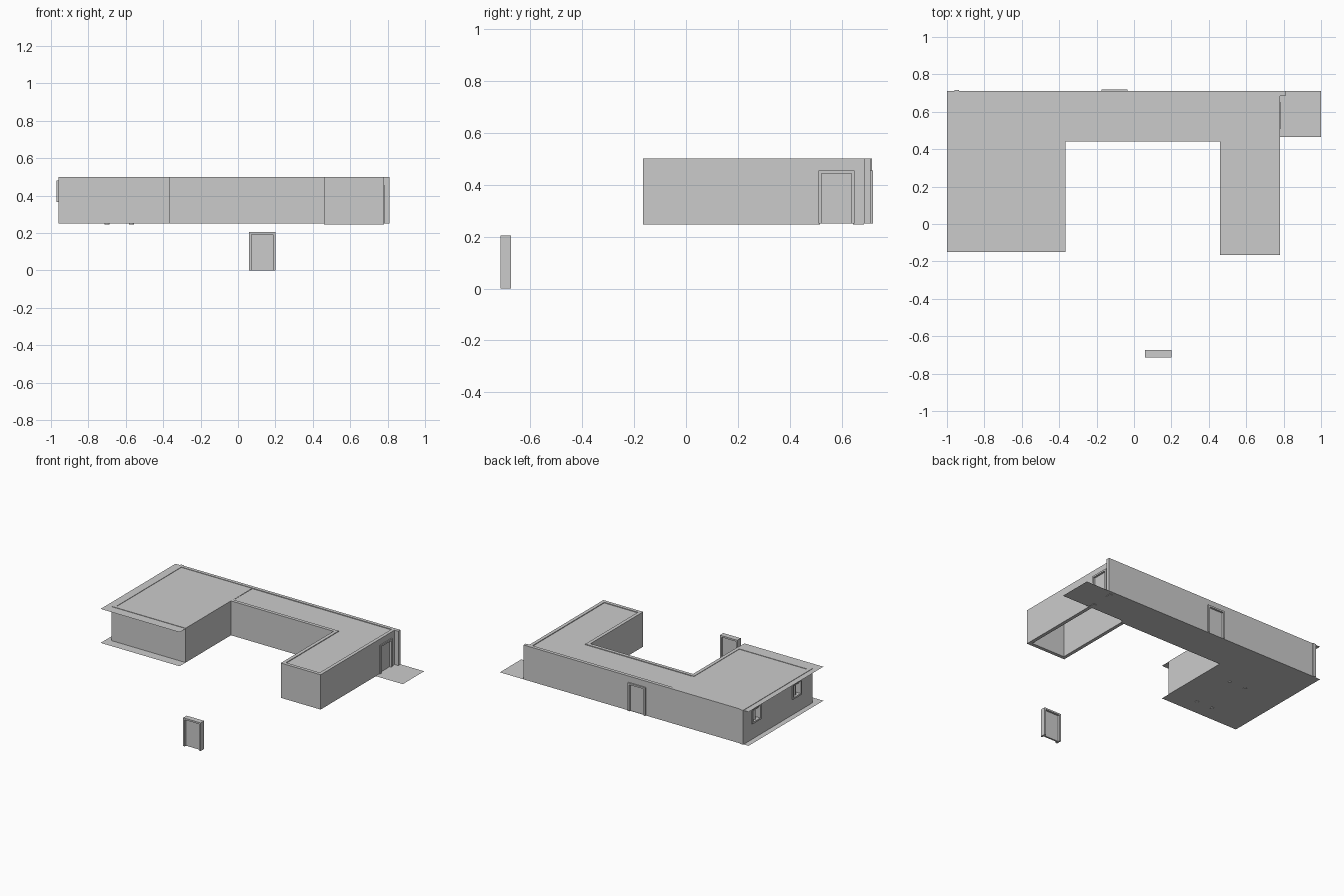
import bpy, bmesh

if "Cube" in bpy.data.objects:
    bpy.data.objects.remove(bpy.data.objects["Cube"])

T = 0.025            # wall thickness
Z0, Z1 = 0.25, 0.50  # floor and wall top


def finish(bm, name):
    mesh = bpy.data.meshes.new(name)
    bm.to_mesh(mesh)
    bm.free()
    ob = bpy.data.objects.new(name, mesh)
    bpy.context.collection.objects.link(ob)
    return ob


def add_box(bm, x0, x1, y0, y1, z0, z1):
    vs = bmesh.ops.create_cube(bm, size=1)["verts"]
    for v in vs:
        v.co.x = x1 if v.co.x > 0 else x0
        v.co.y = y1 if v.co.y > 0 else y0
        v.co.z = z1 if v.co.z > 0 else z0


def boxes(name, *dims):
    bm = bmesh.new()
    for d in dims:
        add_box(bm, *d)
    return finish(bm, name)


def sheet(name, outline, z):
    bm = bmesh.new()
    bm.faces.new([bm.verts.new((x, y, z)) for x, y in outline])
    return finish(bm, name)


def cut(wall, *dims):
    """Cut box-shaped openings through a wall."""
    for d in dims:
        cutter = boxes("opening_cutter", d)
        cutter.hide_render = True
        m = wall.modifiers.new("opening", "BOOLEAN")
        m.operation, m.solver, m.object = "DIFFERENCE", "EXACT", cutter
        bpy.context.view_layer.objects.active = wall
        bpy.ops.object.modifier_apply(modifier=m.name)
        bpy.data.objects.remove(cutter)


def door(name, x, y, z, turned=False):
    """Frame (two jambs and a head) around a thin leaf, centred on x, y."""
    w, d, h, f = 0.07, 0.02, 0.205, 0.012
    parts = [(-w, -w + f, -d, d, 0, h), (w - f, w, -d, d, 0, h),
             (-w + f, w - f, -d, d, h - f, h),
             (-w + f, w - f, -0.006, 0.006, 0, h - f)]
    out = []
    for a, b, c, e, lo, hi in parts:
        if turned:
            a, b, c, e = c, e, a, b
        out.append((x + a, x + b, y + c, y + e, z + lo, z + hi))
    return boxes(name, *out)


# floor and roof sheets
sheet("floor", [(-1, -0.15), (-0.365, -0.15), (-0.365, 0.465),
                (1, 0.465), (1, 0.71), (-1, 0.71)], Z0)
sheet("hall_roof", [(-1, -0.15), (-0.365, -0.15), (-0.365, 0.71), (-1, 0.71)], 0.497)
sheet("wing_roof", [(-0.365, 0.44), (0.46, 0.44), (0.46, -0.16), (0.78, -0.16),
                    (0.78, 0.70), (-0.365, 0.70)], 0.495)

# outer walls
back = boxes("back_wall", (-0.96, 0.81, 0.71 - T, 0.71, Z0, Z1))
left = boxes("left_wall", (-0.96, -0.96 + T, -0.08, 0.716, Z0, Z1))
boxes("hall_front_wall", (-0.96 + T, -0.365 - T, -0.08, -0.08 + T, Z0, Z1))
boxes("hall_right_wall", (-0.365 - T, -0.365, -0.08, 0.44 + T, Z0, Z1))
boxes("corridor_wall", (-0.365, 0.46 + T, 0.44, 0.44 + T, Z0, Z1))
boxes("wing_left_wall", (0.46, 0.46 + T, -0.165, 0.44, 0.247, Z1))
boxes("wing_front_wall", (0.46 + T, 0.78 - T, -0.165, -0.165 + T, 0.247, Z1))
right = boxes("wing_right_wall", (0.78 - T, 0.78, -0.165, 0.71 - T, 0.247, Z1))

# doors: back, right side and a loose one standing in front
cut(back, (-0.17, -0.04, 0.6, 0.8, 0.2, 0.45))
cut(right, (0.7, 0.85, 0.517, 0.643, 0.2, 0.45))
door("back_door", -0.105, 0.70, Z0)
door("side_door", 0.767, 0.58, Z0, True)
door("loose_door", 0.13, -0.695, 0)

# windows in the left wall
for i, yc in enumerate((0.57, 0.105)):
    a, b, lo, hi, f = yc - 0.05, yc + 0.05, 0.365, 0.48, 0.012
    cut(left, (-1.0, -0.9, a + 0.005, b - 0.005, lo + 0.005, hi - 0.005))
    x0, x1 = -0.97, -0.93
    boxes(f"window_{i + 1}",
          (x0, x1, a, a + f, lo, hi), (x0, x1, b - f, b, lo, hi),
          (x0, x1, a + f, b - f, lo, lo + f), (x0, x1, a + f, b - f, hi - f, hi),
          (-0.955, -0.94, yc - 0.004, yc + 0.004, lo + f, hi - f),
          (-0.955, -0.94, a + f, b - f, 0.45, 0.458))

# table in the hall, its feet just reaching through the floor
boxes("table_top", (-0.73, -0.54, -0.07 + 0.02, 0.34, 0.325, 0.335))
for x in (-0.70, -0.57):
    for y in (-0.035, 0.30):
        bpy.ops.mesh.primitive_cylinder_add(vertices=12, radius=0.013, depth=0.08,
                                            location=(x, y, 0.286))
        bpy.context.object.name = "table_leg"
